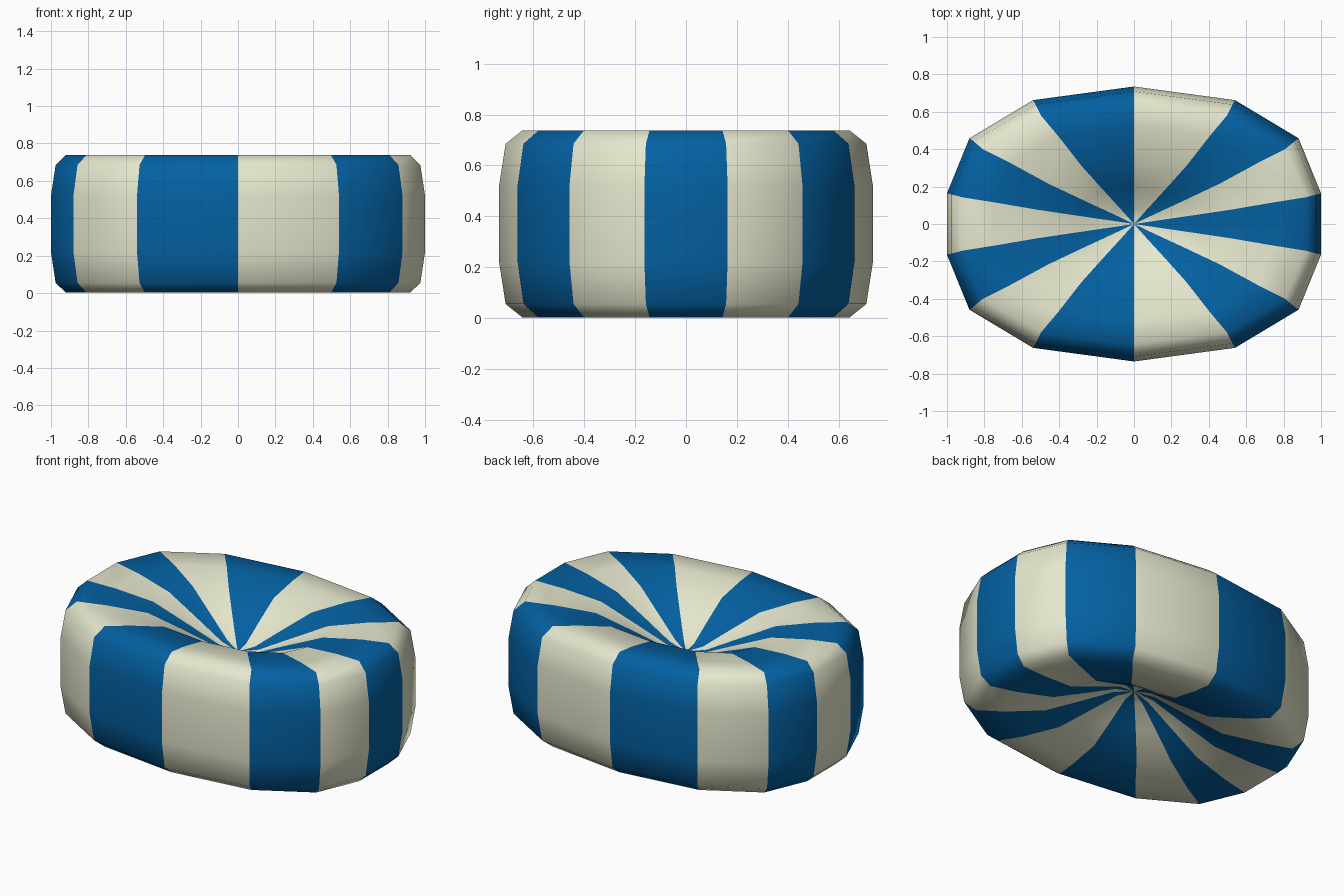
import bpy, bmesh, math

if "Cube" in bpy.data.objects:
    bpy.data.objects.remove(bpy.data.objects["Cube"])


def colour(name, rgb):
    m = bpy.data.materials.new(name)
    m.diffuse_color = (*rgb, 1)
    m.use_nodes = True
    m.node_tree.nodes["Principled BSDF"].inputs["Base Color"].default_value = m.diffuse_color
    return m


SIDES = 14
RIM_X = [0, 0.54, 0.88, 1.0, 1.0, 0.88, 0.54]   # half outline, back to front
HALF_Y, MID = 0.735, 0.37

# Profile rings from top to bottom: x scale, y scale, height
TOP = [(0.12, 0.11, 0.515), (0.30, 0.27, 0.595), (0.52, 0.47, 0.69),
       (0.75, 0.71, 0.725), (0.92, 0.875, 0.738),
       (0.975, 0.965, 0.685), (1.0, 1.0, 0.52)]
RINGS = TOP + [(sx, sy, 2 * MID - z) for sx, sy, z in reversed(TOP)]


def outline(i):
    a = math.pi / 2 - i * 2 * math.pi / SIDES
    x = RIM_X[i % 7] if i < 7 else -RIM_X[i % 7]
    return x, HALF_Y * math.sin(a)


# Pouf cushion: stacked rings pinched in to a centre point above and below
bm = bmesh.new()
rings = []
for sx, sy, z in RINGS:
    rings.append([bm.verts.new((x * sx, y * sy, z))
                  for x, y in map(outline, range(SIDES))])
top = bm.verts.new((0, 0, MID + 0.125))
bottom = bm.verts.new((0, 0, MID - 0.125))

# Alternating stripes by sector
for i in range(SIDES):
    j = (i + 1) % SIDES
    faces = [bm.faces.new((top, rings[0][j], rings[0][i])),
             bm.faces.new((bottom, rings[-1][i], rings[-1][j]))]
    for a, b in zip(rings, rings[1:]):
        faces.append(bm.faces.new((a[i], a[j], b[j], b[i])))
    for f in faces:
        f.material_index = i % 2
        f.smooth = True
bmesh.ops.recalc_face_normals(bm, faces=bm.faces)

mesh = bpy.data.meshes.new("pouf_cushion")
bm.to_mesh(mesh)
bm.free()
mesh.materials.append(colour("cream", (0.80, 0.81, 0.62)))
mesh.materials.append(colour("blue", (0.001, 0.118, 0.36)))
bpy.context.collection.objects.link(bpy.data.objects.new("pouf_cushion", mesh))
